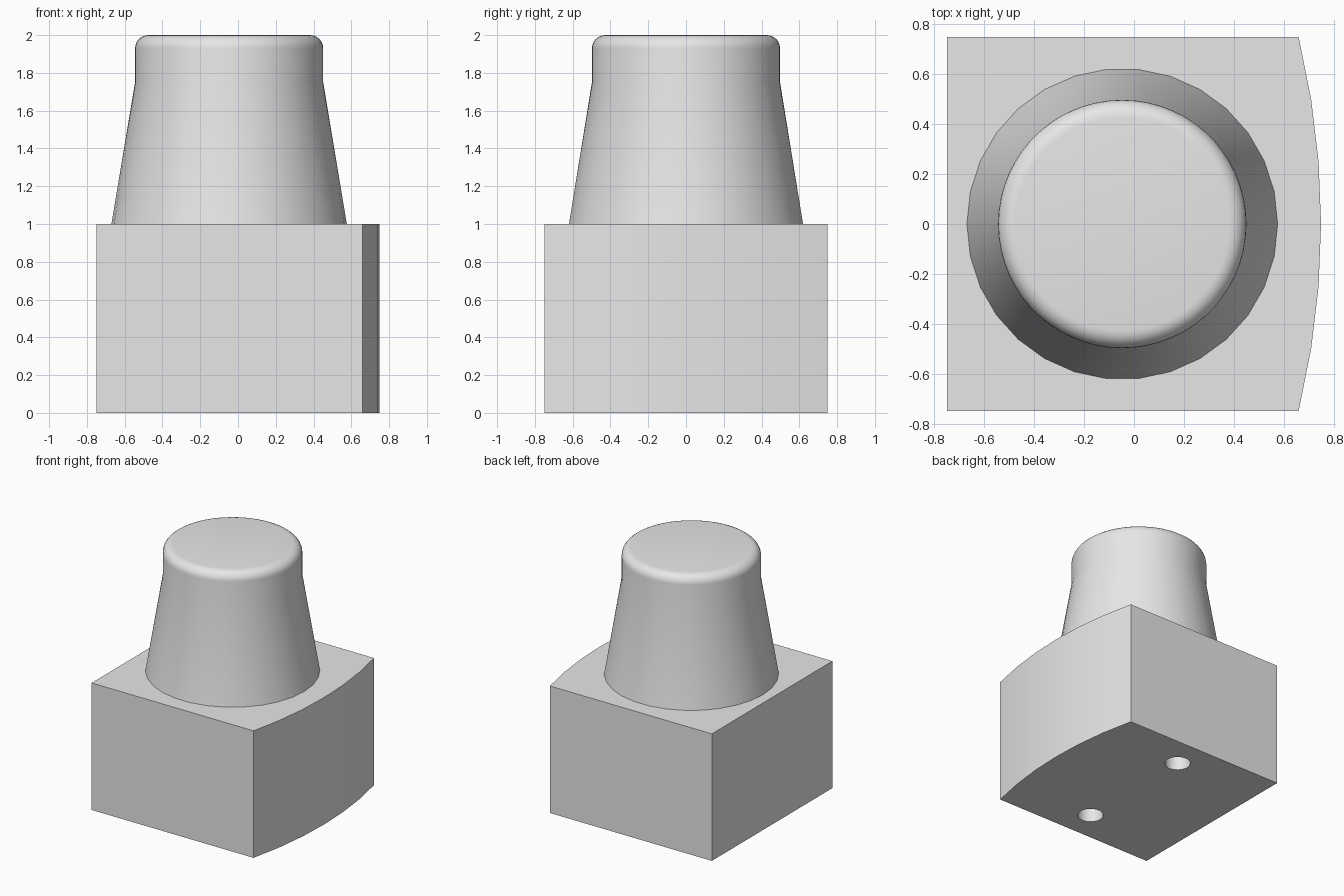
import bpy
import bmesh
from math import sin, cos, pi, radians

cube = bpy.data.objects.get("Cube")
if cube:
    bpy.data.objects.remove(cube, do_unlink=True)

# Single plain grey
GREY = (0.8, 0.8, 0.8, 1)
grey = bpy.data.materials.new("light_grey")
grey.use_nodes = True
grey.diffuse_color = GREY
grey.node_tree.nodes["Principled BSDF"].inputs["Base Color"].default_value = GREY


def finish(bm, name):
    """Turn a bmesh into a named, smooth-by-angle object."""
    bmesh.ops.recalc_face_normals(bm, faces=bm.faces)
    mesh = bpy.data.meshes.new(name)
    bm.to_mesh(mesh)
    bm.free()
    mesh.materials.append(grey)
    obj = bpy.data.objects.new(name, mesh)
    bpy.context.collection.objects.link(obj)
    return obj


def smooth(obj):
    bpy.ops.object.select_all(action='DESELECT')
    obj.select_set(True)
    bpy.context.view_layer.objects.active = obj
    bpy.ops.object.shade_smooth_by_angle(angle=radians(30))


def ring(bm, cx, cy, r, z, n):
    return [bm.verts.new((cx + r * cos(2 * pi * i / n), cy + r * sin(2 * pi * i / n), z))
            for i in range(n)]


def bridge(bm, low, high):
    n = len(low)
    for i in range(n):
        j = (i + 1) % n
        bm.faces.new((low[i], low[j], high[j], high[i]))


# Base block: square plan with one gently bowed side
HALF, BOW, STEPS = 0.75, 0.09, 6
radius = (HALF ** 2 + BOW ** 2) / (2 * BOW)
plan = [(-HALF, HALF), (-HALF, -HALF)]
for i in range(STEPS + 1):
    y = -HALF + 2 * HALF * i / STEPS
    plan.append((HALF - radius + (radius ** 2 - y ** 2) ** 0.5, y))
bm = bmesh.new()
low = [bm.verts.new((x, y, 0)) for x, y in plan]
high = [bm.verts.new((x, y, 1)) for x, y in plan]
bm.faces.new(low)
bm.faces.new(high)
bridge(bm, low, high)
base = finish(bm, "base_block")

# Two blind mounting holes in the underside
bm = bmesh.new()
for y in (-0.5, 0.5):
    a = ring(bm, 0, y, 0.095, -0.2, 24)
    b = ring(bm, 0, y, 0.095, 0.5, 24)
    bm.faces.new(a)
    bm.faces.new(b)
    bridge(bm, a, b)
cutter = finish(bm, "hole_cutter")
cutter.hide_render = True
cut = base.modifiers.new("mounting_holes", 'BOOLEAN')
cut.operation = 'DIFFERENCE'
cut.solver = 'EXACT'
cut.object = cutter
bpy.context.view_layer.objects.active = base
bpy.ops.object.modifier_apply(modifier=cut.name)
bpy.data.objects.remove(cutter, do_unlink=True)
smooth(base)

# Knob: tapered skirt, short straight collar and rounded top edge
CX, SIDES, TOP_R, FILLET = -0.047, 30, 0.498, 0.07
bm = bmesh.new()
foot = ring(bm, CX, 0, 0.623, 1, SIDES)
neck = ring(bm, CX, 0, TOP_R, 1.75, 2 * SIDES)
for i in range(SIDES):
    j = (i + 1) % SIDES
    left, mid, right = neck[2 * i], neck[2 * i + 1], neck[2 * j]
    bm.faces.new((foot[i], mid, left))
    bm.faces.new((foot[i], foot[j], mid))
    bm.faces.new((foot[j], right, mid))
last = neck
for k in range(7):
    t = k / 6 * pi / 2
    nxt = ring(bm, CX, 0, TOP_R - FILLET * (1 - cos(t)), 2 - FILLET * (1 - sin(t)), 2 * SIDES)
    bridge(bm, last, nxt)
    last = nxt
bm.faces.new(last)
smooth(finish(bm, "knob"))
